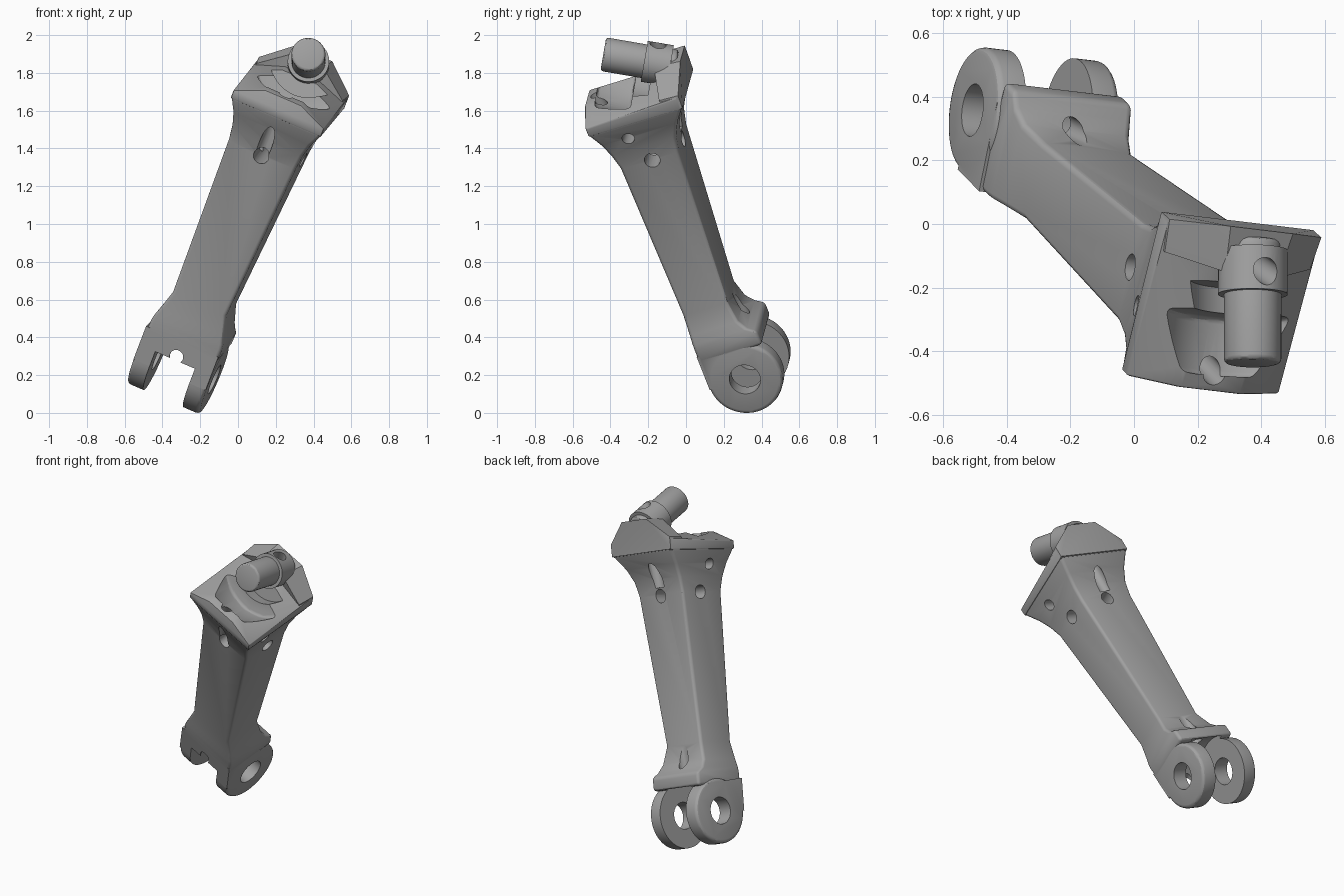
import bpy, bmesh, math
from mathutils import Matrix, Vector

cube = bpy.data.objects.get("Cube")
if cube:
    bpy.data.objects.remove(cube, do_unlink=True)

# Tilted part frame: across, back, along the shaft
U = Vector((0.913, -0.11, -0.393)).normalized()
W = Vector((0.348, -0.348, 0.87))
W = (W - U * W.dot(U)).normalized()
V = W.cross(U)
FRAME = Matrix((U, V, W)).transposed().to_4x4()

grey = bpy.data.materials.new("plain grey")
grey.use_nodes = True
TONE = (0.36, 0.36, 0.36, 1)
grey.diffuse_color = TONE
grey.node_tree.nodes["Principled BSDF"].inputs["Base Color"].default_value = TONE


def finish(bm, name):
    bmesh.ops.recalc_face_normals(bm, faces=bm.faces)
    mesh = bpy.data.meshes.new(name)
    bm.to_mesh(mesh)
    bm.free()
    mesh.materials.append(grey)
    obj = bpy.data.objects.new(name, mesh)
    bpy.context.collection.objects.link(obj)
    return obj


def activate(obj):
    bpy.ops.object.select_all(action='DESELECT')
    obj.select_set(True)
    bpy.context.view_layer.objects.active = obj


def bevel(obj, width, angle=35, segments=3):
    mod = obj.modifiers.new("round", 'BEVEL')
    mod.width, mod.segments = width, segments
    mod.limit_method, mod.angle_limit = 'ANGLE', math.radians(angle)
    activate(obj)
    bpy.ops.object.modifier_apply(modifier=mod.name)
    return obj


def combine(target, tool, operation):
    mod = target.modifiers.new("combine", 'BOOLEAN')
    mod.operation, mod.solver, mod.object = operation, 'EXACT', tool
    activate(target)
    bpy.ops.object.modifier_apply(modifier=mod.name)
    bpy.data.objects.remove(tool, do_unlink=True)


def rod(name, a, b, radius, sides=40):
    a, b = Vector(a), Vector(b)
    bm = bmesh.new()
    turn = (b - a).to_track_quat('Z', 'Y').to_matrix().to_4x4()
    bmesh.ops.create_cone(bm, cap_ends=True, segments=sides, radius1=radius,
                          radius2=radius, depth=(b - a).length,
                          matrix=Matrix.Translation((a + b) / 2) @ turn)
    return finish(bm, name)


def hull(name, points):
    bm = bmesh.new()
    for p in points:
        bm.verts.new(p)
    bmesh.ops.convex_hull(bm, input=bm.verts)
    bmesh.ops.dissolve_limit(bm, angle_limit=0.02, verts=bm.verts, edges=bm.edges)
    return finish(bm, name)


def loft(name, sections):
    bm = bmesh.new()
    rings = []
    for h, half, front, back in sections:
        c = -0.43 + 0.03 * h
        rings.append([bm.verts.new(p) for p in (
            (c - half, front, h), (c + half, front, h),
            (c + half, back, h), (c - half, back, h))])
    for low, high in zip(rings, rings[1:]):
        for i in range(4):
            j = (i + 1) % 4
            bm.faces.new((low[i], low[j], high[j], high[i]))
    bm.faces.new(rings[0])
    bm.faces.new(rings[-1])
    return finish(bm, name)


# Shaft with lip at the fork and flare at the head: height, half width, front, back
body = loft("leg_link", [
    (0.17, 0.205, 0.113, 0.47), (0.25, 0.205, 0.113, 0.47),
    (0.28, 0.2, 0.113, 0.425), (0.33, 0.185, 0.114, 0.39),
    (0.44, 0.155, 0.115, 0.37), (1.36, 0.195, 0.11, 0.44),
    (1.45, 0.205, 0.09, 0.46), (1.53, 0.225, 0.065, 0.5),
    (1.62, 0.263, 0.03, 0.565)])
bevel(body, 0.018)

# Fork block and round lugs
MID = -0.43
AXIS_T, AXIS_H = 0.313, 0.012
fork = hull("fork_block", [(MID + s, t, h) for s in (-0.209, 0.209)
                           for t, h in ((0.113, 0.01), (0.4, 0.01), (0.4, 0.18), (0.113, 0.21))])
lugs = bevel(rod("lugs", (MID - 0.21, AXIS_T, AXIS_H), (MID + 0.21, AXIS_T, AXIS_H), 0.2, 64), 0.022)
combine(fork, lugs, 'UNION')
combine(body, fork, 'UNION')

# Head block with a shallow gable, and the upright back plate
C = -0.382
head = hull("head_block", [(C + k * s, t, h) for k in (-1, 1)
                           for s, t, h in ((0.262, 0.031, 1.61), (0.262, 0.56, 1.61),
                                           (0.262, 0.031, 1.66), (0.262, 0.56, 1.68),
                                           (0.1, 0.035, 1.73), (0.1, 0.55, 1.74))])
combine(body, bevel(head, 0.008, segments=2), 'UNION')
plate = hull("back_plate", [(C + k * s, t, h) for k in (-1, 1)
                            for s, t, h in ((0.261, 0.566, 1.615), (0.261, 0.569, 1.69),
                                            (0.107, 0.61, 1.815), (0.261, 0.47, 1.615),
                                            (0.25, 0.46, 1.69), (0.09, 0.46, 1.82))])
combine(body, plate, 'UNION')

# Peg axis, measured from its free end towards the plate
TIP = Vector((-0.361, 0.212, 1.947))
RUN = Vector((-0.04, 0.87, -0.49)).normalized()


def along(d):
    return TIP + RUN * d


# Stepped round pocket under the peg
pocket = bevel(rod("pocket", along(0), along(0.19), 0.285, 64), 0.02)
combine(body, pocket, 'DIFFERENCE')
combine(body, rod("pocket_step", along(0.1), along(0.27), 0.2, 64), 'DIFFERENCE')
combine(body, rod("peg_boss", along(0.22), along(0.36), 0.11), 'UNION')

# Fork clearance and pin bore
combine(body, rod("gap", (MID - 0.115, AXIS_T, AXIS_H), (MID + 0.115, AXIS_T, AXIS_H), 0.218, 64),
        'DIFFERENCE')
combine(body, rod("bore", (-1, AXIS_T, AXIS_H), (0, AXIS_T, AXIS_H), 0.083), 'DIFFERENCE')

# Drilled holes: start, end, radius
for start, end, radius in (
        ((MID, 0, 0.12), (MID, 0.3, 0.12), 0.037),
        ((MID, 0.42, 0.5), (MID, 0.35, 0.1), 0.035),
        ((-1, 0.29, 1.356), (0, 0.29, 1.356), 0.042),
        ((-1, 0.22, 1.524), (0, 0.22, 1.524), 0.033),
        ((-0.39, 0, 1.35), (-0.39, 0.6, 1.35), 0.042),
        ((-0.39, 0.1, 1.35), (-0.38, 0.09, 1.85), 0.036)):
    combine(body, rod("drill", start, end, radius, 24), 'DIFFERENCE')

# Peg, with one slanted hole through peg and neck
peg = bevel(rod("peg", along(0), along(0.39), 0.09, 48), 0.015)
combine(body, peg, 'UNION')
combine(body, rod("neck_drill", (-0.37, 0.515, 2), (-0.4, 0.46, 1.4), 0.04, 24), 'DIFFERENCE')

# Place upright and shade
body.data.transform(FRAME)
body.data.update()
low = min(v.co.z for v in body.data.vertices)
body.data.transform(Matrix.Translation((0, 0, -low)))
activate(body)
bpy.ops.object.shade_smooth_by_angle(angle=math.radians(30))
